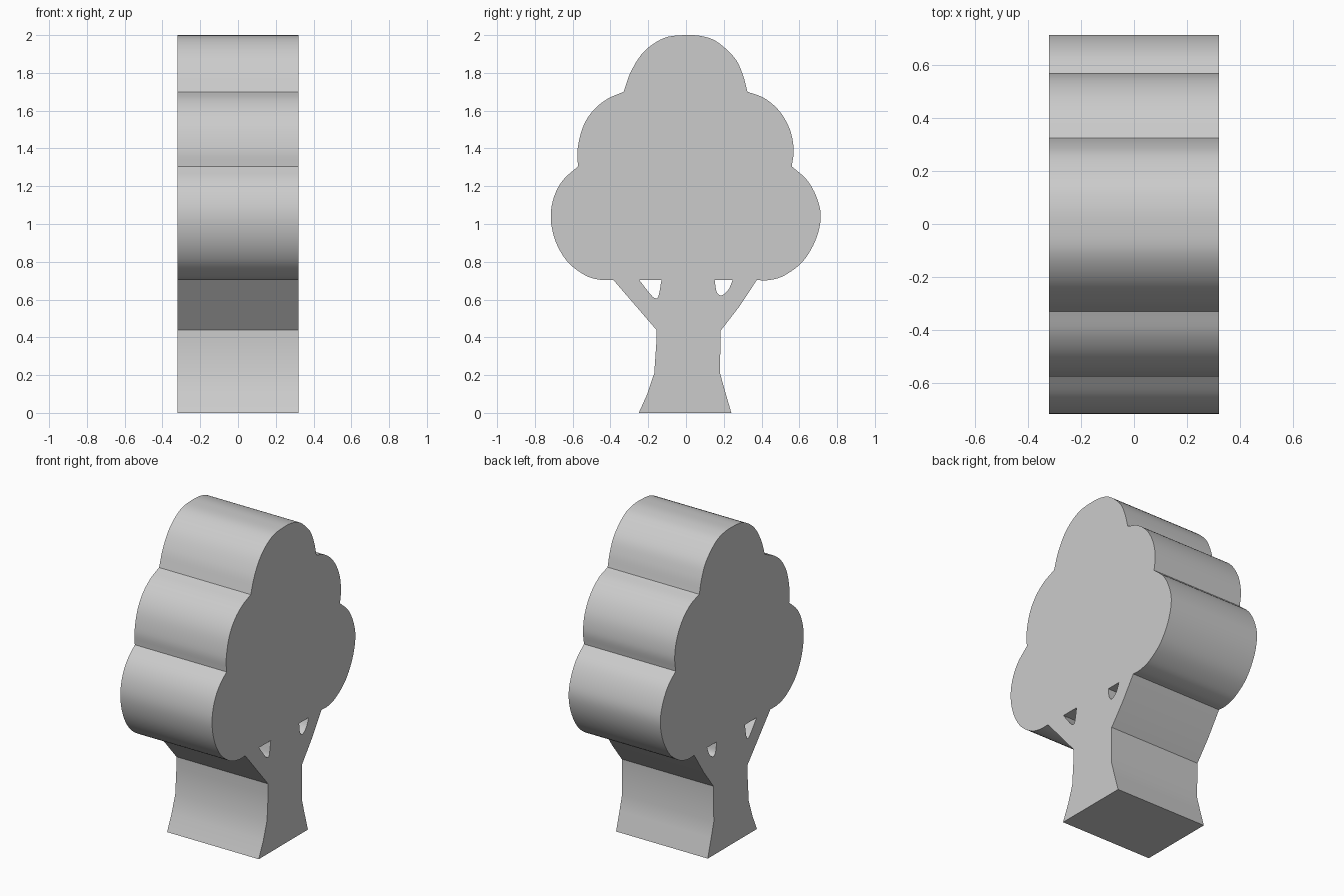
import bpy, bmesh, math
from mathutils import Vector

if "Cube" in bpy.data.objects:
    bpy.data.objects.remove(bpy.data.objects["Cube"])

HALF_WIDTH = 0.32


def smooth(points, steps=5):
    """Sample a spline through (y, z) points, leaving out the last point."""
    p = [Vector(q) for q in points]
    p = [2 * p[0] - p[1]] + p + [2 * p[-1] - p[-2]]
    out = []
    for a, b, c, d in zip(p, p[1:], p[2:], p[3:]):
        for i in range(steps):
            t = i / steps
            out.append(0.5 * (2 * b + (c - a) * t + (2 * a - 5 * b + 4 * c - d) * t ** 2
                              + (3 * b - a - 3 * c + d) * t ** 3))
    return out


# Foliage lobes, clockwise from the lower left
lobes = [
    [(-.384, .703), (-.457, .705), (-.537, .73), (-.627, .80), (-.69, .907), (-.716, 1.03),
     (-.70, 1.14), (-.653, 1.23), (-.572, 1.305)],
    [(-.572, 1.305), (-.574, 1.395), (-.547, 1.51), (-.495, 1.597), (-.42, 1.66), (-.33, 1.70)],
    [(-.33, 1.70), (-.29, 1.81), (-.22, 1.915), (-.115, 1.985), (0, 2.0), (.09, 1.993),
     (.167, 1.963), (.257, 1.88), (.30, 1.793), (.325, 1.70)],
    [(.325, 1.70), (.415, 1.666), (.495, 1.597), (.55, 1.50), (.57, 1.395), (.56, 1.305)],
    [(.56, 1.305), (.643, 1.23), (.696, 1.13), (.713, 1.03), (.685, .912), (.617, .80),
     (.52, .727), (.44, .703), (.375, .703)],
]
# Branches and flared trunk
trunk = [(.375, .703), (.28, .56), (.195, .45), (.183, .435), (.18, .21), (.205, .12), (.24, 0),
         (-.25, 0), (-.205, .10), (-.168, .21), (-.157, .37), (-.157, .44), (-.17, .455)]
outline = [q for lobe in lobes for q in smooth(lobe)] + [Vector(q) for q in trunk]

# Gaps between the branches and the trunk
left_gap = [(-.247, .703), (-.13, .703)] + smooth(
    [(-.13, .703), (-.146, .617), (-.165, .608), (-.19, .63), (-.247, .703)], 4)[1:]
right_gap = [(.152, .703), (.247, .703)] + smooth(
    [(.247, .703), (.225, .653), (.188, .622), (.162, .642), (.152, .703)], 4)[1:]

# Flat filled silhouette, thickened sideways
curve = bpy.data.curves.new("tree_profile", 'CURVE')
curve.dimensions = '2D'
curve.fill_mode = 'BOTH'
curve.extrude = HALF_WIDTH
for loop in (outline, left_gap, right_gap):
    spline = curve.splines.new('POLY')
    spline.points.add(len(loop) - 1)
    for pt, q in zip(spline.points, loop):
        pt.co = (q[0], q[1], 0, 1)
    spline.use_cyclic_u = True

profile = bpy.data.objects.new("tree_profile", curve)
bpy.context.collection.objects.link(profile)
bpy.context.view_layer.update()
mesh = bpy.data.meshes.new_from_object(profile.evaluated_get(bpy.context.evaluated_depsgraph_get()))
bpy.data.objects.remove(profile)

# Stand the solid upright: profile plane to YZ, thickness along X
bm = bmesh.new()
bm.from_mesh(mesh)
bmesh.ops.remove_doubles(bm, verts=bm.verts, dist=0.0005)
for v in bm.verts:
    v.co = (v.co.z, v.co.x, v.co.y)
bmesh.ops.recalc_face_normals(bm, faces=bm.faces)
bm.to_mesh(mesh)
bm.free()

tree = bpy.data.objects.new("tree", mesh)
bpy.context.collection.objects.link(tree)

grey = bpy.data.materials.new("light grey")
grey.diffuse_color = (0.6, 0.6, 0.6, 1)
grey.use_nodes = True
grey.node_tree.nodes["Principled BSDF"].inputs["Base Color"].default_value = grey.diffuse_color
mesh.materials.clear()
mesh.materials.append(grey)

bpy.context.view_layer.objects.active = tree
tree.select_set(True)
bpy.ops.object.shade_smooth_by_angle(angle=math.radians(30))
